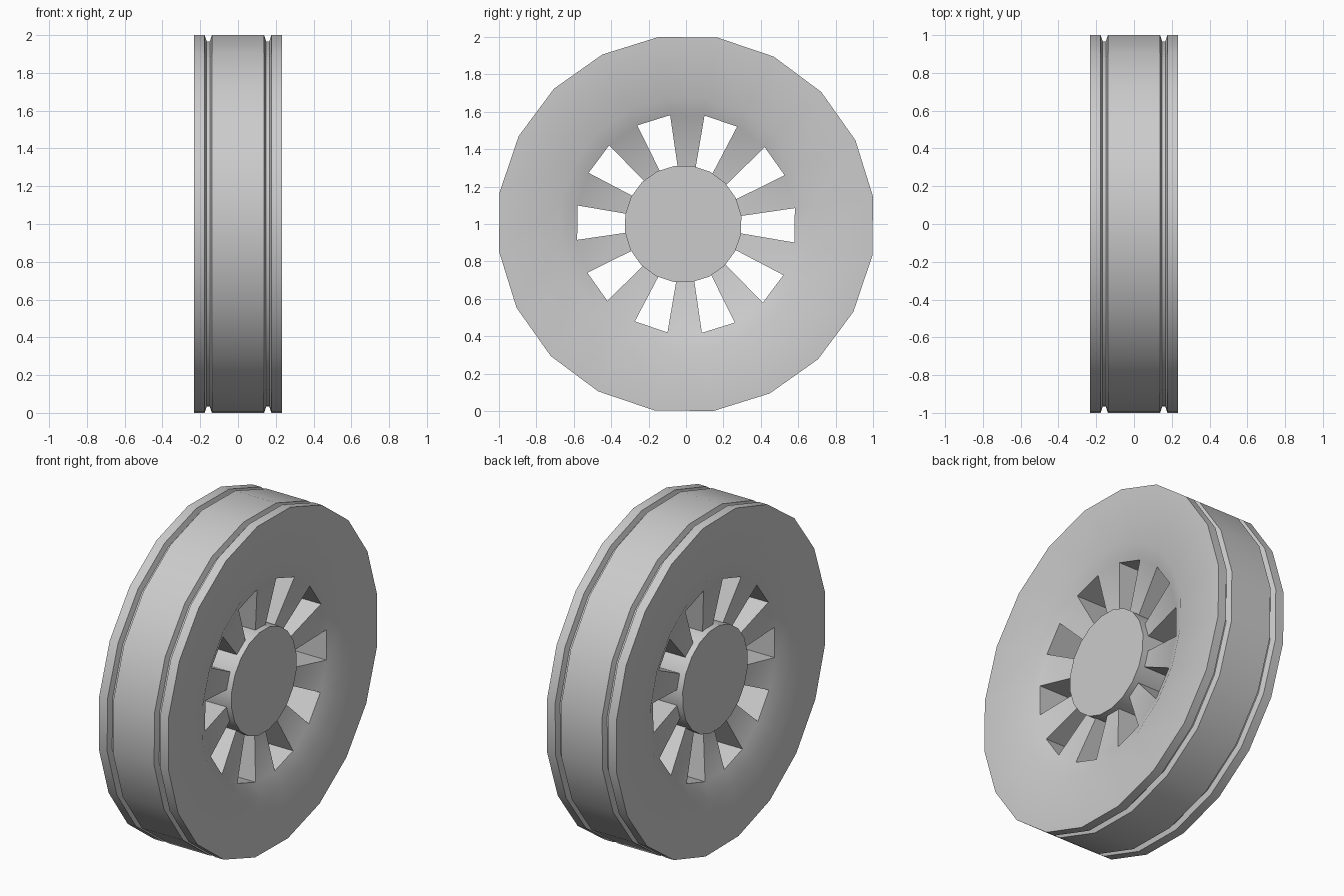
import bpy, bmesh, math

if "Cube" in bpy.data.objects:
    bpy.data.objects.remove(bpy.data.objects["Cube"])

SEG = 20
START = math.radians(-9.7)
STEP = 2 * math.pi / SEG
R = 1.0106


def ring(bm, x, r, cy=0.0):
    """One 20-sided ring of vertices around the x axis."""
    return [bm.verts.new((x, cy + r * math.cos(START + i * STEP),
                          1 + r * math.sin(START + i * STEP))) for i in range(SEG)]


def finish(bm, name):
    bmesh.ops.recalc_face_normals(bm, faces=bm.faces)
    me = bpy.data.meshes.new(name)
    bm.to_mesh(me)
    bm.free()
    ob = bpy.data.objects.new(name, me)
    bpy.context.collection.objects.link(ob)
    bpy.ops.object.select_all(action='DESELECT')
    ob.select_set(True)
    bpy.context.view_layer.objects.active = ob
    bpy.ops.object.shade_smooth_by_angle(angle=math.radians(32))
    return ob


# Wheel profile (x, radius) on the +x half: spokes, dish, rim face, tread groove
half = [(0.145, 0.29), (0.187, 0.588), (0.233, 0.68), (0.233, R),
        (0.177, R), (0.166, R - 0.033), (0.149, R - 0.033), (0.138, R)]
profile = half + [(-x, r) for x, r in reversed(half)]

bm = bmesh.new()
rings = [ring(bm, x, r) for x, r in profile]
last = len(rings) - 2
for k in range(len(rings) - 1):
    for i in range(SEG):
        j = (i + 1) % SEG
        # leave every other spoke segment open
        if k in (0, last) and i % 2 == 0:
            continue
        bm.faces.new((rings[k][i], rings[k][j], rings[k + 1][j], rings[k + 1][i]))

# Walls of the ten openings, joining the two sides of the wheel
f_in, f_out, b_out, b_in = rings[0], rings[1], rings[-2], rings[-1]
for i in range(0, SEG, 2):
    j = i + 1
    bm.faces.new((f_out[i], f_out[j], b_out[j], b_out[i]))
    for s in (i, j):
        bm.faces.new((f_in[s], f_out[s], b_out[s], b_in[s]))
finish(bm, "wheel")

# Hub plug in the middle
bm = bmesh.new()
front = ring(bm, 0.185, 0.314, -0.015)
back = ring(bm, -0.185, 0.314, -0.015)
bm.faces.new(front)
bm.faces.new(back)
for i in range(SEG):
    j = (i + 1) % SEG
    bm.faces.new((front[i], front[j], back[j], back[i]))
finish(bm, "hub")
